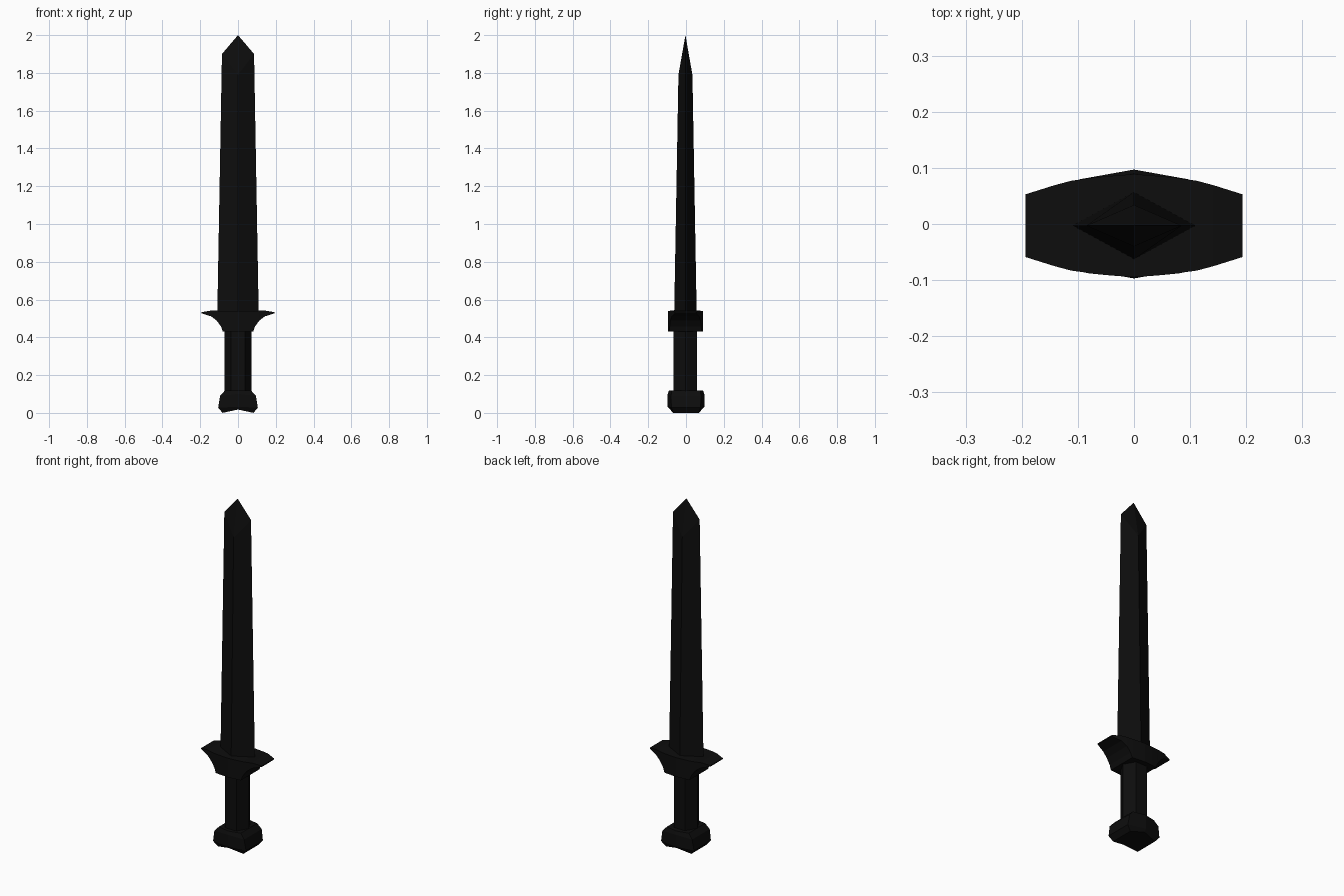
import bpy, bmesh, math

if "Cube" in bpy.data.objects:
    bpy.data.objects.remove(bpy.data.objects["Cube"])

dark = bpy.data.materials.new("dark_metal")
dark.diffuse_color = (0.004, 0.004, 0.004, 1)
dark.use_nodes = True
dark.node_tree.nodes["Principled BSDF"].inputs["Base Color"].default_value = dark.diffuse_color
Y0 = -0.003  # blade, guard and grip sit slightly forward of the pommel


def finish(name, bm, y=0.0):
    bmesh.ops.recalc_face_normals(bm, faces=bm.faces)
    me = bpy.data.meshes.new(name)
    bm.to_mesh(me)
    bm.free()
    ob = bpy.data.objects.new(name, me)
    ob.location.y = y
    me.materials.append(dark)
    bpy.context.collection.objects.link(ob)
    return ob


def bridge(bm, a, b):
    n = len(a)
    for i in range(n):
        bm.faces.new((a[i], a[(i + 1) % n], b[(i + 1) % n], b[i]))


def fan(bm, ring, centre):
    c = bm.verts.new(centre)
    for i in range(len(ring)):
        bm.faces.new((ring[i], ring[(i + 1) % len(ring)], c))


# blade: diamond section, ridge stops lower than the cutting edges
bm = bmesh.new()
base = [bm.verts.new(p) for p in
        ((0.11, 0, 0.5), (0, 0.06, 0.5), (-0.11, 0, 0.5), (0, -0.06, 0.5))]
top = [bm.verts.new(p) for p in
       ((0.085, 0, 1.9), (0, 0.037, 1.79), (-0.085, 0, 1.9), (0, -0.037, 1.79))]
bridge(bm, base, top)
bm.faces.new(base)
fan(bm, top, (0, 0, 2.0))
finish("blade", bm, Y0)

# guard: columns across x as (x, bottom z, top z, half depth)
half = [(0.05, 0.43, 0.54, 0.088), (0.08, 0.43, 0.54, 0.085),
        (0.09, 0.457, 0.54, 0.083), (0.112, 0.488, 0.541, 0.08),
        (0.142, 0.511, 0.542, 0.072), (0.193, 0.527, 0.533, 0.056)]
cols = [(-x, b, t, d) for x, b, t, d in reversed(half)] + [(0, 0.43, 0.54, 0.092)] + half
bm = bmesh.new()
rings = [[bm.verts.new(p) for p in ((x, -d, b), (x, d, b), (x, d, t), (x, -d, t))]
         for x, b, t, d in cols]
for a, b in zip(rings, rings[1:]):
    bridge(bm, a, b)
bm.faces.new(rings[0])
bm.faces.new(rings[-1])
finish("guard", bm, Y0)

# grip: hexagonal rod
bm = bmesh.new()
rings = [[bm.verts.new((0.072 * math.cos(i * math.pi / 3),
                        0.072 * math.sin(i * math.pi / 3), z)) for i in range(6)]
         for z in (0.08, 0.45)]
bridge(bm, *rings)
for r in rings:
    bm.faces.new(r)
finish("grip", bm, Y0)

# pommel: stacked six-point rings as (half width, end depth, mid depth, end z, mid z)
bm = bmesh.new()
rings = []
for w, de, dm, ze, zm in ((0.082, 0.068, 0.084, 0.0, 0.018),
                          (0.105, 0.077, 0.097, 0.028, 0.032),
                          (0.095, 0.08, 0.097, 0.09, 0.1),
                          (0.07, 0.075, 0.09, 0.118, 0.118)):
    rings.append([bm.verts.new(p) for p in
                  ((w, -de, ze), (w, de, ze), (0, dm, zm),
                   (-w, de, ze), (-w, -de, ze), (0, -dm, zm))])
for a, b in zip(rings, rings[1:]):
    bridge(bm, a, b)
bm.faces.new(rings[-1])
for i, j, k, l in ((0, 1, 2, 5), (2, 3, 4, 5)):
    bm.faces.new([rings[0][n] for n in (i, j, k, l)])
finish("pommel", bm)
